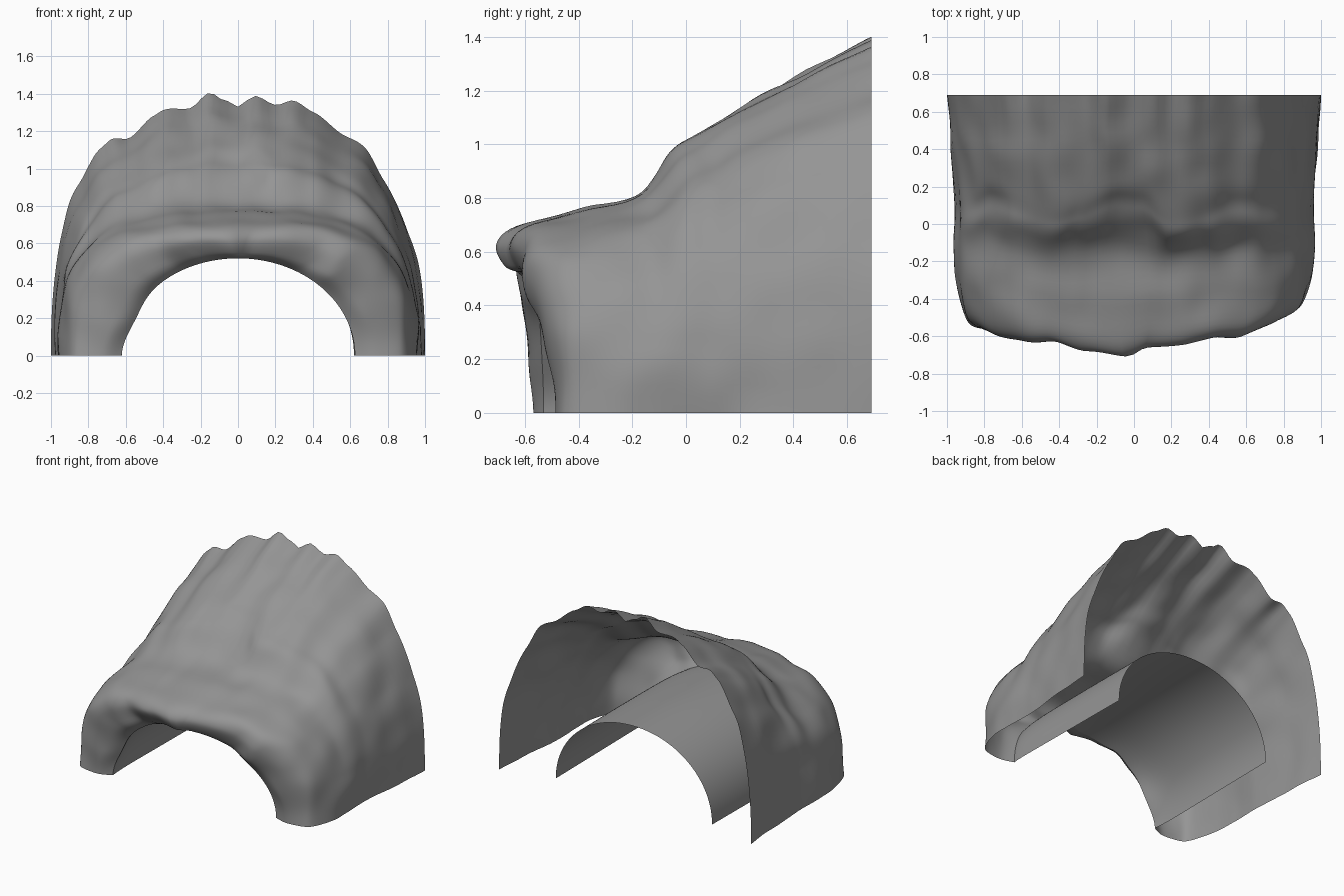
import bpy, bmesh, math
from mathutils import Vector, noise

if "Cube" in bpy.data.objects:
    bpy.data.objects.remove(bpy.data.objects["Cube"])

COLS, SUB = 120, 6

# Scalloped crest of the rear edge: (x, height change)
CREST = [(-1, 0), (-.95, .03), (-.9, .06), (-.83, .03), (-.76, .045), (-.7, .03), (-.57, -.055),
         (-.45, -.01), (-.4, 0), (-.26, -.03), (-.15, .04), (-.08, .0), (0, -.04), (.09, .02),
         (.2, -.02), (.3, .02), (.4, -.01), (.55, -.05), (.68, -.02), (.78, -.07), (.9, -.08), (1, 0)]
# Forward/back wander of the ledge above the brow, and of the brow itself: (x, y change)
LEDGE = [(-1, 0), (-.8, .06), (-.45, -.03), (-.3, .0), (-.1, .07), (.05, .05), (.2, -.03), (.4, .0), (.6, .04), (1, 0)]
BROW = [(-1, 0), (-.7, .01), (-.5, .04), (-.3, .0), (-.05, -.01), (.1, .03), (.3, .035), (.5, .04), (.7, .0), (1, 0)]

rock = bpy.data.materials.new("dark_rock")
rock.diffuse_color = (.3, .3, .3, 1)
rock.use_nodes = True
rock.node_tree.nodes["Principled BSDF"].inputs["Base Color"].default_value = rock.diffuse_color


def sample(table, x):
    for (x0, v0), (x1, v1) in zip(table, table[1:]):
        if x <= x1:
            f = max(0, min(1, (x - x0) / (x1 - x0)))
            f = f * f * (3 - 2 * f)
            return v0 + (v1 - v0) * f
    return 0


# Arch sections: y at crown, y at left foot, y at right foot, half width, height,
# squareness, crest weight, ledge weight, brow weight, left pinch
ROWS = [
    (.69, .69, .69, 1.0, 1.37, 2.5, 1, 0, 0, 0),
    (.45, .45, .45, .98, 1.26, 2.5, .55, 0, 0, 0),
    (.20, .20, .20, .965, 1.135, 2.5, .35, .4, 0, 0),
    (.06, .08, .08, .96, 1.045, 2.5, .3, 1, 0, 0),
    (-.03, -.02, -.02, .96, .98, 2.6, .3, 1, 0, 0),
    (-.16, -.13, -.13, .96, .825, 2.8, .2, .5, 0, 0),
    (-.40, -.30, -.27, .95, .75, 3.0, .1, 0, .3, 0),
    (-.62, -.50, -.42, .90, .70, 3.0, 0, 0, .8, 0),
    (-.69, -.56, -.475, .84, .63, 2.6, 0, 0, 1, .02),
    (-.65, -.57, -.49, .72, .55, 2.2, 0, 0, 1, .03),
    (-.57, -.53, -.46, .625, .52, 2.0, 0, 0, .6, .02),
    (-.35, -.35, -.35, .63, .53, 2.05, 0, 0, 0, 0),
    (.10, .10, .10, .625, .54, 2.05, 0, 0, 0, 0),
    (.59, .59, .59, .62, .54, 2.05, 0, 0, 0, 0)]


def arch(row):
    yc, yl, yr, w, h, n, crest, ledge, brow, pinch = row
    pts = []
    for i in range(COLS + 1):
        t = math.pi * i / COLS
        c, s = math.cos(t), max(0, math.sin(t))
        if i in (0, COLS):
            s = 0
        u = math.copysign(abs(c) ** (2 / n), c)
        z = h * s ** (2 / n)
        foot = abs(u) ** 2.5
        y = yc + ((yl if c < 0 else yr) - yc) * foot
        y += ledge * sample(LEDGE, u) + brow * sample(BROW, u)
        x = w * u
        if c < 0:
            x += pinch * 1.6 * math.exp(-((z - .2) / .13) ** 2)
        z = max(0, z + crest * sample(CREST, u) * min(1, s * 3))
        pts.append(Vector((x, y, z)))
    return pts


def spline(a, b, c, d, f):
    return .5 * (2 * b + (c - a) * f + (2 * a - 5 * b + 4 * c - d) * f * f + (3 * b - a - 3 * c + d) * f ** 3)


def loft(name, rows, rough):
    secs = [arch(r) for r in rows]
    last = len(secs) - 1
    bm = bmesh.new()
    grid = []
    for k in range(last * SUB + 1):
        j = min(k // SUB, last - 1)
        f = k / SUB - j
        a, b, c, d = (secs[max(0, min(last, j + o))] for o in (-1, 0, 1, 2))
        line = []
        for i in range(COLS + 1):
            p = spline(a[i], b[i], c[i], d[i], f)
            # weathering fades out at the open edges
            fade = rough * min(1, k / SUB, (last * SUB - k) / SUB)
            q = noise.noise_vector(p * 4.5) * fade
            p = p + Vector((q.x, q.y, q.z * min(1, p.z * 5)))
            p.z = max(0, p.z)
            line.append(bm.verts.new(p))
        grid.append(line)
    for r0, r1 in zip(grid, grid[1:]):
        for i in range(COLS):
            bm.faces.new((r0[i], r0[i + 1], r1[i + 1], r1[i]))
    me = bpy.data.meshes.new(name)
    bm.to_mesh(me)
    bm.free()
    for p in me.polygons:
        p.use_smooth = True
    me.materials.append(rock)
    ob = bpy.data.objects.new(name, me)
    bpy.context.collection.objects.link(ob)
    return ob


# Outer rock with its overhanging brow, then the tunnel lining behind the mouth
loft("rock_shell", ROWS[:11], .018)
loft("tunnel_lining", ROWS[10:], 0)
